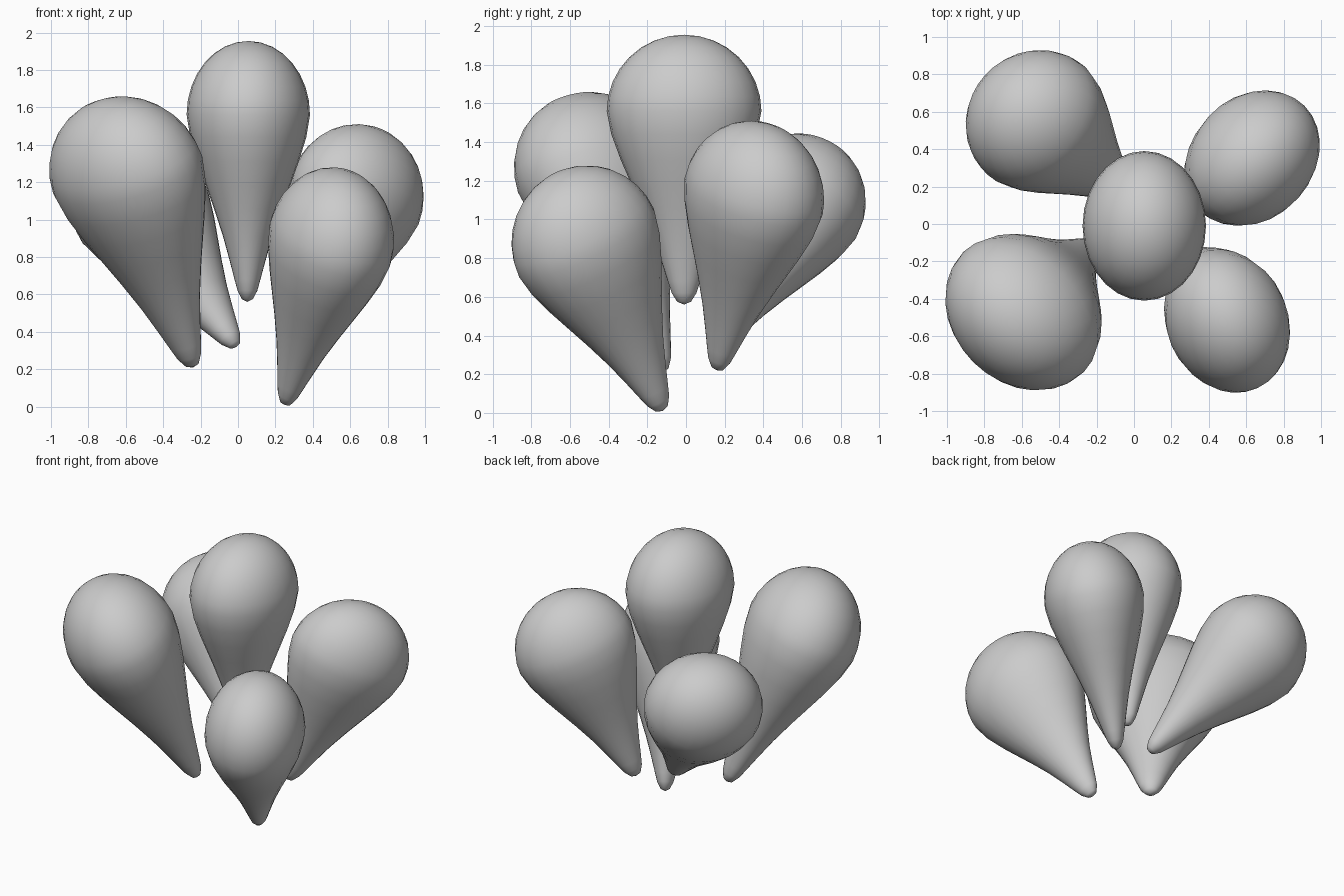
import bpy, bmesh, math
from mathutils import Vector

cube = bpy.data.objects.get("Cube")
if cube:
    bpy.data.objects.remove(cube, do_unlink=True)

# One plain grey for every drop
grey = bpy.data.materials.new("soft_grey")
grey.use_nodes = True
colour = (0.6, 0.6, 0.6, 1)
grey.diffuse_color = colour
grey.node_tree.nodes["Principled BSDF"].inputs["Base Color"].default_value = colour

# Stem profile from the tip to the widest ring: (fraction along, fraction of radius)
STEM = [(.015, .09), (.06, .16), (.12, .21), (.22, .29), (.35, .4),
        (.5, .55), (.62, .68), (.75, .82), (.88, .94), (1, 1)]
SIDES = 28
DOME = 8


def drop(name, tip, head, wide_dir, wide, narrow, dome):
    """Teardrop with an oval section, pointed at tip and domed beyond head."""
    tip, head = Vector(tip), Vector(head)
    length = (head - tip).length
    axis = (head - tip).normalized()
    across = axis.cross(Vector(wide_dir)).normalized()
    along = across.cross(axis)

    # Heights and radii of the rings, stem first and then the dome
    rings = [(t * length, r) for t, r in STEM]
    for i in range(1, DOME):
        a = math.pi / 2 * i / DOME
        rings.append((length + dome * math.sin(a), math.cos(a)))

    bm = bmesh.new()
    loops = []
    for h, r in rings:
        loop = []
        for k in range(SIDES):
            a = math.tau * k / SIDES
            offset = along * wide * math.cos(a) + across * narrow * math.sin(a)
            loop.append(bm.verts.new(tip + axis * h + offset * r))
        loops.append(loop)
    bottom = bm.verts.new(tip)
    top = bm.verts.new(head + axis * dome)
    for k in range(SIDES):
        n = (k + 1) % SIDES
        bm.faces.new((bottom, loops[0][n], loops[0][k]))
        bm.faces.new((top, loops[-1][k], loops[-1][n]))
        for lo, hi in zip(loops, loops[1:]):
            bm.faces.new((lo[k], lo[n], hi[n], hi[k]))
    bmesh.ops.recalc_face_normals(bm, faces=bm.faces)
    for f in bm.faces:
        f.smooth = True

    mesh = bpy.data.meshes.new(name)
    bm.to_mesh(mesh)
    bm.free()
    mesh.materials.append(grey)
    obj = bpy.data.objects.new(name, mesh)
    bpy.context.collection.objects.link(obj)


# Upright middle drop and four leaning outwards around it
drop("centre_drop", (.05, -.01, .56), (.055, -.01, 1.56), (0, 1, 0), .40, .33, .395)
drop("front_right_drop", (-.24, -.12, .21), (-.59, -.47, 1.24), (1, -1, 0), .455, .37, .43)
drop("back_left_drop", (.28, .16, .22), (.63, .35, 1.12), (1, 1, 0), .40, .325, .39)
drop("front_left_drop", (.25, -.12, .01), (.495, -.515, .88), (.42, -.91, 0), .40, .325, .40)
drop("back_right_drop", (-.01, .14, .32), (-.52, .55, 1.07), (1, 1, 0), .39, .355, .39)
